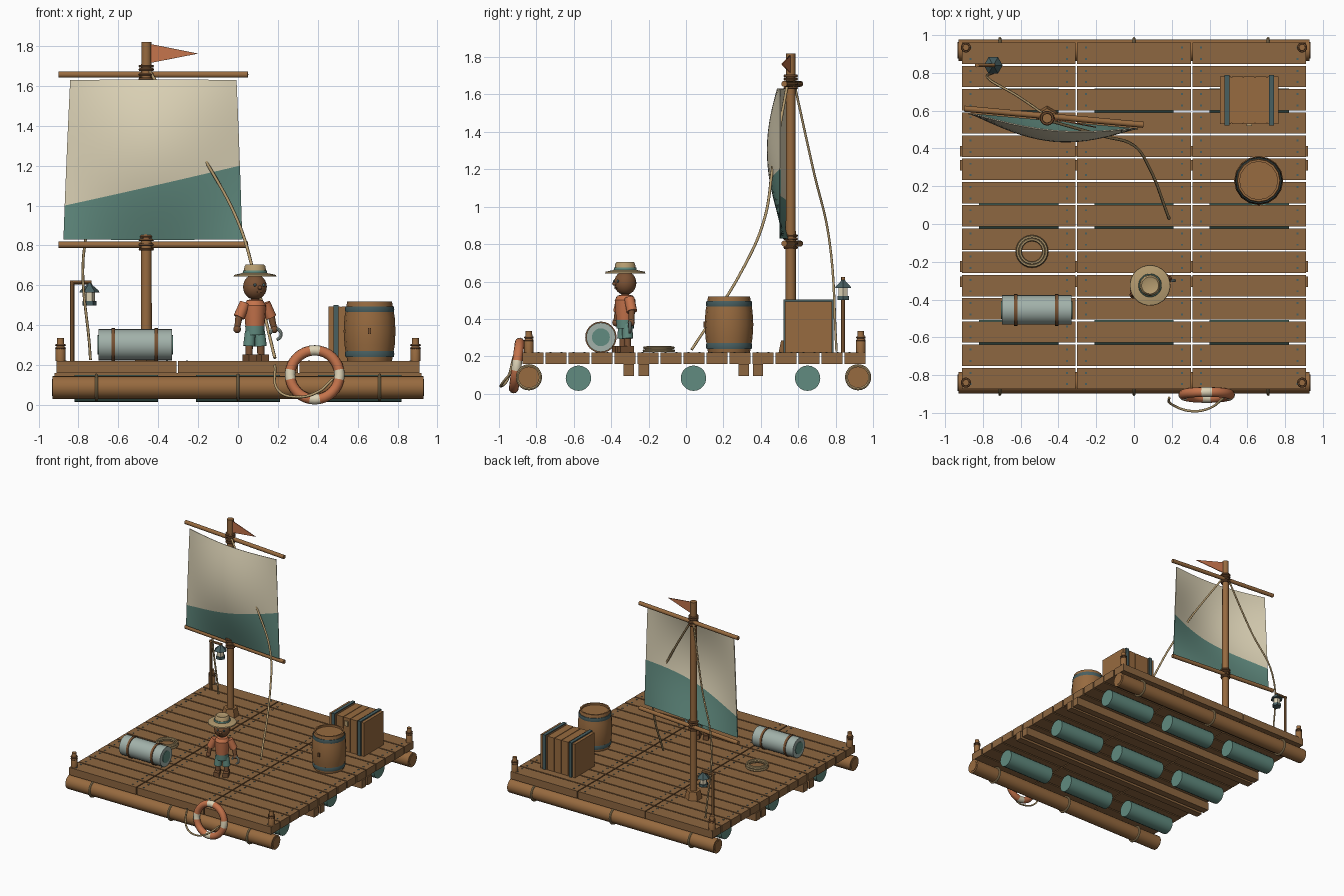
import bpy, bmesh, math
from mathutils import Vector, Matrix

cube = bpy.data.objects.get("Cube")
if cube:
    bpy.data.objects.remove(cube)


def material(name, r, g, b):
    m = bpy.data.materials.new(name)
    m.use_nodes = True
    m.diffuse_color = (r, g, b, 1)
    bsdf = next(n for n in m.node_tree.nodes if n.type == 'BSDF_PRINCIPLED')
    bsdf.inputs["Base Color"].default_value = (r, g, b, 1)
    return m


DECK = material("deck_wood", .27, .135, .052)
LOG = material("log_wood", .31, .145, .05)
STRAP = material("dark_leather", .19, .085, .033)
SKIN = material("brown_skin", .20, .085, .035)
CREAM = material("cream_canvas", .72, .65, .47)
TEAL = material("teal", .12, .26, .215)
ORANGE = material("orange", .55, .17, .07)
METAL = material("dark_metal", .065, .115, .12)
STEEL = material("pale_steel", .36, .44, .40)
ROPE = material("straw_rope", .46, .33, .16)


def finish(name, bm, *mats):
    bmesh.ops.recalc_face_normals(bm, faces=bm.faces)
    for f in bm.faces:
        f.smooth = True
    for e in bm.edges:
        e.smooth = len(e.link_faces) == 2 and e.calc_face_angle(0) < math.radians(35)
    me = bpy.data.meshes.new(name)
    bm.to_mesh(me)
    bm.free()
    for m in mats:
        me.materials.append(m)
    ob = bpy.data.objects.new(name, me)
    bpy.context.collection.objects.link(ob)
    return ob


def aim(p0, p1):
    d = Vector(p1) - Vector(p0)
    return Matrix.Translation(p0) @ d.to_track_quat('Z', 'Y').to_matrix().to_4x4()


def boxes(name, mat, *specs):
    """Each spec is (centre, size)."""
    bm = bmesh.new()
    for c, s in specs:
        bmesh.ops.create_cube(bm, size=1, matrix=Matrix.Translation(c) @ Matrix.Diagonal((*s, 1)))
    return finish(name, bm, mat)


def rod(name, mat, p0, p1, r, r2=None, sides=16):
    bm = bmesh.new()
    n = (Vector(p1) - Vector(p0)).length
    bmesh.ops.create_cone(bm, cap_ends=True, segments=sides, radius1=r, radius2=r if r2 is None else r2,
                          depth=n, matrix=aim(p0, p1) @ Matrix.Translation((0, 0, n / 2)))
    return finish(name, bm, mat)


def lathe(name, mat, at, profile, sides=20):
    """Turn (radius, height) pairs about a vertical axis."""
    bm = bmesh.new()
    rings = [[bm.verts.new((r * math.cos(a), r * math.sin(a), z)) for a in
              (math.tau * k / sides for k in range(sides))] for r, z in profile]
    for lo, hi in zip(rings, rings[1:]):
        for k in range(sides):
            j = (k + 1) % sides
            bm.faces.new((lo[k], lo[j], hi[j], hi[k]))
    bm.faces.new(rings[0])
    bm.faces.new(rings[-1])
    bm.transform(Matrix.Translation(at))
    return finish(name, bm, mat)


def ring(name, mats, at, axis, R, r, segs=28, sides=8, band=None, arc=1.0):
    """Torus or open arc; band(i) picks the material of segment i."""
    bm = bmesh.new()
    loops = []
    for i in range(segs + 1):
        a = math.tau * arc * i / segs
        loops.append([bm.verts.new(((R + r * math.cos(b)) * math.cos(a), (R + r * math.cos(b)) * math.sin(a),
                                    r * math.sin(b))) for b in (math.tau * k / sides for k in range(sides))])
    for i in range(segs):
        for k in range(sides):
            j = (k + 1) % sides
            f = bm.faces.new((loops[i][k], loops[i][j], loops[i + 1][j], loops[i + 1][k]))
            f.material_index = band(i) if band else 0
    if arc < 1:
        bm.faces.new(loops[0])
        bm.faces.new(loops[-1])
    bmesh.ops.remove_doubles(bm, verts=bm.verts, dist=1e-5)
    bm.transform(aim(at, Vector(at) + Vector(axis)))
    return finish(name, bm, *mats)


def ball(name, mat, at, size):
    bm = bmesh.new()
    bmesh.ops.create_uvsphere(bm, u_segments=20, v_segments=12, radius=1,
                              matrix=Matrix.Translation(at) @ Matrix.Diagonal((*size, 1)))
    return finish(name, bm, mat)


def cord(name, mat, pts, r):
    cu = bpy.data.curves.new(name, 'CURVE')
    cu.dimensions = '3D'
    cu.bevel_depth, cu.bevel_resolution, cu.resolution_u, cu.use_fill_caps = r, 1, 8, True
    sp = cu.splines.new('BEZIER')
    sp.bezier_points.add(len(pts) - 1)
    for b, p in zip(sp.bezier_points, pts):
        b.co = p
        b.handle_left_type = b.handle_right_type = 'AUTO'
    cu.materials.append(mat)
    bpy.context.collection.objects.link(bpy.data.objects.new(name, cu))


X, Y, Z = Vector((1, 0, 0)), Vector((0, 1, 0)), Vector((0, 0, 1))
TOP = .22

# Deck planks and nails
rows = [-.818 + .123 * i for i in range(15)]
cols = (-.61, 0, .61)
boxes("deck_planks", DECK, *[((x, y, .19), (.602, .113, .06)) for x in cols for y in rows])
boxes("deck_nails", METAL, *[((x + s * .255, y + t * .03, TOP), (.01, .01, .006))
                             for x in cols for y in rows for s in (-1, 1) for t in (-1, 1)])
# Under-deck structure
boxes("cross_beams", DECK, *[((0, y, .127), (1.84, .056, .066)) for y in (-.305, -.225, .31, .385)])
for y in (-.575, .04, .65):
    for x in (-.61, 0, .61):
        rod("float_drum", TEAL, (x - .21, y, .083), (x + .21, y, .083), .068, sides=20)
for y, out in ((-.84, -1), (.92, 1)):
    rod("side_log", LOG, (-.93, y, .088), (.93, y, .088), .057, sides=20)
    for s in (-1, 1):
        rod("log_end", LOG, (s * .93, y, .088), (s * .934, y, .088), .043)
    for x in (-.71, 0, .71):
        ring("log_lashing", [ROPE], (x, y, .088), X, .062, .008)
# Corner posts with rope turns
for x in (-.89, .89):
    for y in (-.84, .935):
        lathe("corner_post", LOG, (x, y, TOP), [(.025, 0), (.025, .065), (.019, .075), (.017, .115)], 12)
        for h in (.065, .08):
            ring("post_turns", [STRAP], (x, y, TOP + h), Z, .021, .006, 14, 6)

# Mast, yards and lashings
MX, MY = -.46, .56
rod("mast", LOG, (MX, MY, TOP), (MX, MY, 1.82), .028, .025)
rod("mast_step", LOG, (MX, MY, TOP), (MX, MY, .285), .065, .052, 6)


def yard_y(x):
    return .568 - .09 * (x + .425)


for z in (.803, 1.657):
    rod("yard", LOG, (-.9, yard_y(-.9), z), (.05, yard_y(.05), z), .016)
    for d in (-.022, 0, .025, .042):
        ring("yard_lashing", [STRAP], (MX, MY, z + d), Z, .031, .008, 16, 6)

# Two-colour billowing sail
bm = bmesh.new()
NU, LOW, HIGH = 20, 7, 11
grid = []
for j in range(LOW + HIGH + 1):
    row = []
    for i in range(NU + 1):
        u = i / NU
        seam = 1.0 + .2 * u
        z = .83 + (seam - .83) * j / LOW if j <= LOW else seam + (1.63 - seam) * (j - LOW) / HIGH
        v = (z - .83) / .8
        x = (-.875 + .035 * v) * (1 - u) + (.022 - .03 * v) * u
        y = yard_y(x) - .022 - .105 * math.sin(math.pi * u) * math.sin(math.pi * v * .85)
        row.append(bm.verts.new((x, y, z)))
    grid.append(row)
for j in range(LOW + HIGH):
    for i in range(NU):
        f = bm.faces.new((grid[j][i], grid[j][i + 1], grid[j + 1][i + 1], grid[j + 1][i]))
        f.material_index = 1 if j < LOW else 0
sail = finish("sail", bm, CREAM, TEAL)
sail.modifiers.new("thickness", 'SOLIDIFY').thickness = .006

# Pennant
bm = bmesh.new()
bm.faces.new([bm.verts.new(p) for p in ((MX + .02, MY, 1.81), (MX + .02, MY, 1.715), (-.2, .515, 1.762))])
flag = finish("pennant", bm, ORANGE)
flag.modifiers.new("thickness", 'SOLIDIFY').thickness = .006

# Rigging
cord("sheet_rope", ROPE, [(-.46, .55, 1.7), (-.16, .465, 1.22), (0, .415, .92), (.08, .3, .66), (.185, .03, .235)], .008)
cord("stay_rope", ROPE, [(-.46, .57, 1.7), (-.62, .68, 1.2), (-.765, .765, .83), (-.74, .805, .225)], .007)

# Lantern on its post
LY = .84
rod("lantern_post", LOG, (-.832, LY, TOP), (-.832, LY, .625), .011, sides=8)
rod("lantern_arm", LOG, (-.842, LY, .615), (-.735, LY, .615), .01, sides=8)
for nm, m, prof in (("lantern_base", METAL, [(.036, .5), (.036, .522)]),
                    ("lantern_glass", CREAM, [(.028, .522), (.028, .565)]),
                    ("lantern_cap", METAL, [(.05, .565), (.045, .575), (.016, .6), (.008, .615)])):
    lathe(nm, m, (-.745, LY, 0), prof, 6)

# Barrel
BX, BY = .66, .23
lathe("barrel", LOG, (BX, BY, TOP), [(.112, 0), (.126, .08), (.13, .15), (.126, .22), (.112, .3), (.1, .3), (.1, .285)], 16)
for a, b in ((.02, .05), (.245, .275)):
    lathe("barrel_hoop", METAL, (BX, BY, TOP), [(.121, a), (.124, (a + b) / 2), (.121, b)], 16)
boxes("barrel_bung", STRAP, ((BX, BY - .13, .37), (.014, .012, .03)))

# Slatted crate with straps
boxes("crate_body", LOG, ((.61, .655, .355), (.31, .24, .27)))
boxes("crate_slats", LOG, *[((.61 + k * .063, .655, .357), (.058, .25, .274)) for k in range(-2, 3)])
boxes("crate_straps", METAL, *[((.61 + s, .655, .36), (.026, .268, .285)) for s in (-.118, .118)])
boxes("crate_clasp", ROPE, ((.61, .526, .45), (.03, .012, .04)))

# Strapped canister
CY, CZ = -.455, .302
rod("canister", STEEL, (-.7, CY, CZ), (-.33, CY, CZ), .078, sides=24)
for s in (-1, 1):
    rod("canister_lid", TEAL, (-.515 + s * .18, CY, CZ), (-.515 + s * .189, CY, CZ), .048, sides=20)
for x in (-.625, -.41):
    rod("canister_strap", STRAP, (x - .009, CY, CZ), (x + .009, CY, CZ), .084, sides=24)

# Coil of rope
for R, h in ((.079, .01), (.068, .014), (.077, .026), (.062, .028)):
    ring("rope_coil", [ROPE], (-.54, -.145, TOP + h), Z, R, .008, 24, 6)

# Life ring with canvas bands and a trailing line
ring("life_ring", [ORANGE, CREAM], (.385, -.905, .151), (0, 1, -.13), .124, .026, 32, 12,
     lambda i: 1 if i % 8 in (0, 7) else 0)
cord("life_line", ROPE, [(.185, -.92, .2), (.2, -.955, .075), (.3, -.99, .04), (.4, -.975, .065), (.475, -.92, .13)], .007)

# Sailor, modelled facing the front then turned
crew = [
    lathe("torso", ORANGE, (0, 0, 0), [(.047, .385), (.052, .44), (.056, .5), (.04, .525), (.02, .53)], 16),
    rod("neck", SKIN, (0, 0, .52), (0, 0, .55), .02),
    ball("head", SKIN, (0, 0, .592), (.06, .06, .064)),
    ball("nose", SKIN, (0, -.062, .588), (.011, .013, .01)),
    lathe("shorts_waist", TEAL, (0, 0, 0), [(.046, .35), (.049, .395)], 16),
    lathe("hat_brim", ROPE, (0, 0, 0), [(.108, .643), (.106, .652), (.06, .662)], 24),
    lathe("hat_band", TEAL, (0, 0, 0), [(.063, .655), (.06, .674)], 24),
    lathe("hat_crown", ROPE, (0, 0, 0), [(.058, .655), (.053, .695), (.045, .705), (.03, .7)], 24),
    boxes("mouth", STRAP, ((0, -.055, .566), (.026, .008, .005))),
    ring("hook", [STEEL], (.105, -.02, .355), (.4, 1, 0), .027, .008, 18, 8, arc=.72),
]
for s in (-1, 1):
    crew += [
        ball("eye", METAL, (s * .024, -.054, .602), (.007, .006, .008)),
        rod("sleeve", ORANGE, (s * .055, 0, .51), (s * .088, 0, .44), .027, .028),
        rod("forearm", SKIN, (s * .085, 0, .46), (s * .1, -.008, .39), .019, .015),
        ball("hand", SKIN, (s * .102, -.01, .38), (.019, .019, .02)),
        rod("shorts_leg", TEAL, (s * .026, 0, .37), (s * .032, 0, .295), .026, .03),
        rod("leg", SKIN, (s * .031, 0, .31), (s * .033, 0, .235), .018),
        boxes("shoe", STRAP, ((s * .034, -.012, .237), (.042, .08, .034))),
    ]
turn = Matrix.Translation((.085, -.325, 0)) @ Matrix.Rotation(math.radians(24), 4, 'Z')
for ob in crew:
    ob.matrix_world = turn
